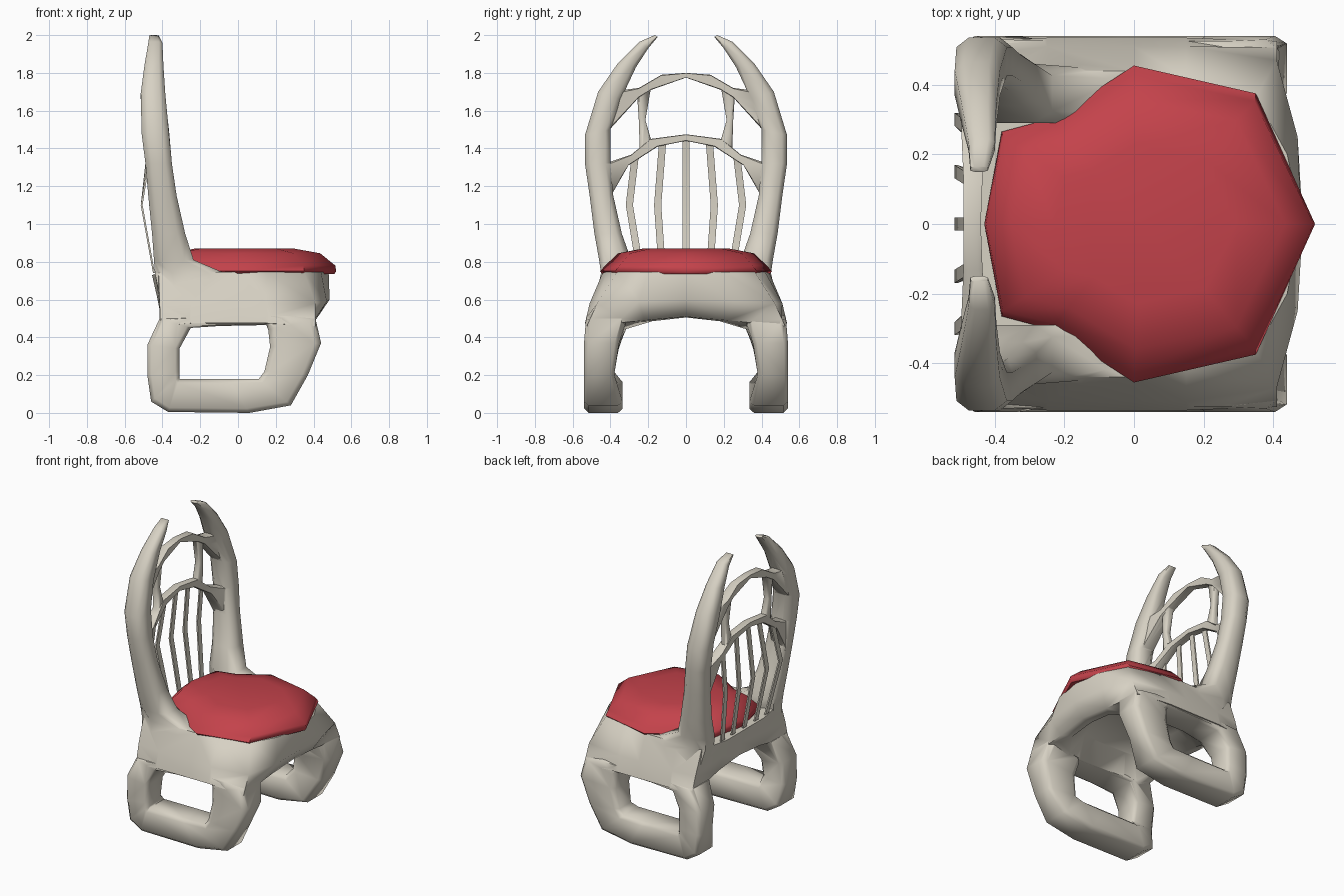
import bpy, bmesh, math
from mathutils import Vector

if "Cube" in bpy.data.objects:
    bpy.data.objects.remove(bpy.data.objects["Cube"])


def smooth(ob, angle):
    bpy.ops.object.select_all(action='DESELECT')
    ob.select_set(True)
    bpy.context.view_layer.objects.active = ob
    bpy.ops.object.shade_smooth_by_angle(angle=math.radians(angle))


def finish(name, bm, mat, angle=60):
    bmesh.ops.recalc_face_normals(bm, faces=bm.faces)
    me = bpy.data.meshes.new(name)
    bm.to_mesh(me)
    bm.free()
    me.materials.append(mat)
    ob = bpy.data.objects.new(name, me)
    bpy.context.collection.objects.link(ob)
    smooth(ob, angle)
    return ob


def skin(rings, closed=False):
    """Bridge equal-sized rings of points into a closed bmesh."""
    bm = bmesh.new()
    vs = [[bm.verts.new(p) for p in r] for r in rings]
    n = len(vs[0])
    for k in range(len(vs) if closed else len(vs) - 1):
        a, b = vs[k], vs[(k + 1) % len(vs)]
        for i in range(n):
            j = (i + 1) % n
            bm.faces.new((a[i], a[j], b[j], b[i]))
    if not closed:
        bm.faces.new(vs[0])
        bm.faces.new(vs[-1])
    return bm


def section(a, b, lo, hi, axis, s=1, cu=.2, cv=.24):
    """Chamfered (or plain, cu=0) rectangle between 2D points a and b, lo..hi deep along axis."""
    if cu == 0:
        uv = [(0, 0), (1, 0), (1, 1), (0, 1)]
    else:
        uv = [(cu, 0), (1 - cu, 0), (1, cv), (1, 1 - cv),
              (1 - cu, 1), (cu, 1), (0, 1 - cv), (0, cv)]
    pts = []
    for u, v in uv:
        p = a[0] + (b[0] - a[0]) * u
        z = a[1] + (b[1] - a[1]) * u
        w = lo + (hi - lo) * v
        pts.append(Vector((p, s * w, z)) if axis == 'y' else Vector((w, s * p, z)))
    return pts


def material(name, *rgb):
    m = bpy.data.materials.new(name)
    m.diffuse_color = (*rgb, 1)
    m.use_nodes = True
    m.node_tree.nodes["Principled BSDF"].inputs["Base Color"].default_value = m.diffuse_color
    return m


wood = material('pale_wood', .68, .64, .55)
red = material('red_fabric', .55, .055, .07)

# Station data: (point, point, depth low, depth high)
side_loop = [((-.31, .18), (-.37, .005), .335, .54), ((-.31, .19), (-.46, .06), .345, .54),
             ((-.31, .22), (-.48, .2), .38, .54), ((-.31, .34), (-.48, .36), .355, .54),
             ((-.25, .45), (-.415, .5), .315, .53), ((-.1, .46), (-.1, .52), .34, .525),
             ((.15, .465), (.28, .52), .34, .525), ((.16, .44), (.41, .5), .315, .53),
             ((.17, .35), (.44, .37), .355, .54), ((.14, .22), (.37, .2), .38, .54),
             ((.11, .18), (.28, .04), .335, .54), ((-.05, .18), (.06, 0), .335, .54)]
post = [((.33, .55), (.49, .55), -.40, 0), ((.29, .74), (.45, .74), -.44, -.07),
        ((.29, .81), (.46, .81), -.445, -.235),
        ((.34, .95), (.485, .95), -.455, -.28), ((.385, 1.15), (.51, 1.15), -.475, -.325),
        ((.40, 1.32), (.535, 1.32), -.49, -.35), ((.40, 1.5), (.535, 1.47), -.51, -.365),
        ((.345, 1.66), (.465, 1.70), -.515, -.385), ((.265, 1.83), (.365, 1.845), -.495, -.395),
        ((.2, 1.93), (.245, 1.965), -.475, -.40), ((.15, 1.99), (.165, 2.0), -.47, -.42)]
low_arch = [((.43, 1.08), (.45, 1.33), -.47, -.36), ((.385, 1.17), (.40, 1.33), -.475, -.38),
            ((.305, 1.31), (.29, 1.367), -.48, -.415), ((.15, 1.41), (.19, 1.45), -.485, -.435),
            ((0, 1.44), (0, 1.475), -.49, -.44)]
high_arch = [((.44, 1.47), (.40, 1.71), -.495, -.40), ((.395, 1.51), (.335, 1.71), -.495, -.41),
             ((.25, 1.67), (.25, 1.72), -.495, -.425), ((.185, 1.71), (.13, 1.79), -.49, -.435),
             ((0, 1.775), (0, 1.8), -.49, -.44)]
link = [((.18, 1.43), (.245, 1.40), -.48, -.435), ((.215, 1.55), (.25, 1.55), -.48, -.44),
        ((.185, 1.725), (.26, 1.70), -.485, -.44)]


# Seat base: skirt that flares from the cushion outline down to the legs, hollow below
def full(half):
    return [Vector(p) for p in half] + [Vector((x, -y, z)) for x, y, z in half[-2:0:-1]]


base = [
    [(.48, 0, .745), (.44, .2, .745), (.35, .365, .745), (.15, .42, .745), (0, .44, .745),
     (-.24, .44, .745), (-.42, .43, .74), (-.455, .2, .73), (-.455, 0, .73)],
    [(.485, 0, .6), (.47, .25, .59), (.41, .47, .58), (.15, .51, .58), (0, .51, .58),
     (-.25, .51, .58), (-.415, .49, .58), (-.43, .22, .62), (-.43, 0, .63)],
    [(.42, 0, .51), (.41, .22, .49), (.41, .525, .46), (.15, .535, .475), (0, .535, .475),
     (-.25, .535, .475), (-.41, .525, .46), (-.41, .22, .52), (-.41, 0, .54)],
    [(.35, 0, .505), (.35, .18, .485), (.26, .33, .44), (.15, .34, .465), (0, .34, .465),
     (-.2, .34, .465), (-.3, .33, .44), (-.35, .18, .51), (-.35, 0, .535)],
    [(.25, 0, .62), (.25, .13, .61), (.2, .24, .58), (.1, .25, .58), (0, .25, .58),
     (-.14, .25, .58), (-.2, .24, .58), (-.25, .13, .61), (-.25, 0, .62)],
]
frame = finish('chair_frame', skin([full(h) for h in base]), wood)

# Leg loops, back posts and links on both sides, then the curved crosspieces
parts = []
for s, tag in ((1, 'left'), (-1, 'right')):
    loop = [section(*t, 'y', s, .13, .12) for t in side_loop]
    parts.append(finish('leg_loop_' + tag, skin(loop, True), wood))
    parts.append(finish('back_post_' + tag, skin([section(*t, 'x', s) for t in post]), wood))
for name, arch in (('lower_back_arch', low_arch), ('upper_back_arch', high_arch)):
    rings = [section(*t, 'x', 1, .06) for t in arch]
    rings += [section(*t, 'x', -1, .06) for t in arch[-2::-1]]
    parts.append(finish(name, skin(rings), wood))
for s, tag in ((1, 'left'), (-1, 'right')):
    parts.append(finish('back_link_' + tag, skin([section(*t, 'x', s, .12) for t in link]), wood))

# Weld the parts into one continuous frame
for ob in parts:
    bpy.context.view_layer.objects.active = frame
    mod = frame.modifiers.new('weld', 'BOOLEAN')
    mod.operation, mod.solver, mod.object = 'UNION', 'EXACT', ob
    bpy.ops.object.modifier_apply(modifier=mod.name)
    bpy.data.objects.remove(ob)
smooth(frame, 65)

# Five thin bent slats: y at bottom, middle and top, then top height
for i, (y0, y1, y2, zt) in enumerate([(0, 0, 0, 1.46), (.125, .15, .125, 1.42), (.24, .3, .27, 1.35),
                                      (-.125, -.15, -.125, 1.42), (-.24, -.3, -.27, 1.35)]):
    w = .019
    path = [(y0, .74, -.45), (y1, 1.1, -.515), (y2, zt, -.475)]
    finish('back_slat_%d' % (i + 1),
           skin([section((y - w, z), (y + w, z), x, x + .01, 'x', 1, 0) for y, z, x in path]), wood, 30)

# Red cushion: domed outline, rings as (x scale, y scale, height)
half = [(.52, 0), (.35, .375), (0, .455), (-.23, .305), (-.38, .265), (-.43, 0)]
outline = half + [(x, -y) for x, y in half[-2:0:-1]]
rings = [[Vector((.02 + (x - .02) * kx, y * ky, z)) for x, y in outline]
         for kx, ky, z in ((.98, .97, .735), (1, 1, .75), (.99, .94, .78), (.83, .79, .845), (.55, .5, .87))]
finish('cushion', skin(rings), red, 50)
